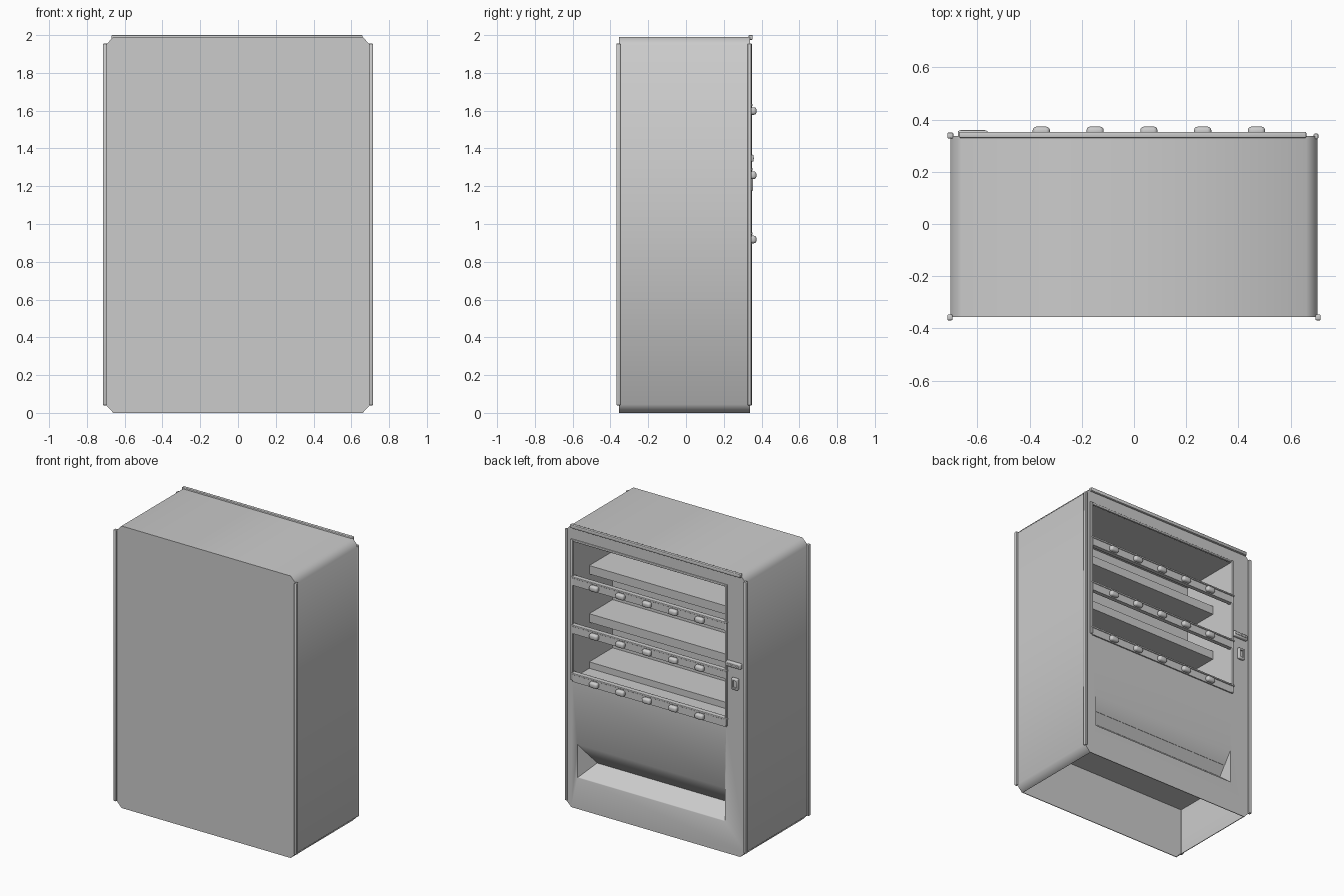
import bpy, bmesh

if "Cube" in bpy.data.objects:
    bpy.data.objects.remove(bpy.data.objects["Cube"])

FRONT = 0.338   # y of the display face
BACK = -0.356


def make_obj(name, bm):
    bmesh.ops.recalc_face_normals(bm, faces=bm.faces[:])
    me = bpy.data.meshes.new(name)
    bm.to_mesh(me)
    bm.free()
    ob = bpy.data.objects.new(name, me)
    bpy.context.collection.objects.link(ob)
    return ob


def smooth(ob, angle=0.9):
    bpy.ops.object.select_all(action='DESELECT')
    bpy.context.view_layer.objects.active = ob
    ob.select_set(True)
    bpy.ops.object.shade_smooth_by_angle(angle=angle)


def box(name, x, y, z, bevel=0.0, segs=2):
    """Box from (min, max) ranges with optional rounded edges."""
    bm = bmesh.new()
    bmesh.ops.create_cube(bm, size=1)
    for v in bm.verts:
        for i, (a, b) in enumerate((x, y, z)):
            v.co[i] = a if v.co[i] < 0 else b
    if bevel:
        bmesh.ops.bevel(bm, geom=bm.edges[:], offset=bevel, segments=segs,
                        profile=0.5, affect='EDGES')
    ob = make_obj(name, bm)
    if bevel:
        smooth(ob)
    return ob


def prism(name, pts, y0, y1):
    """Extrude an x-z outline along y."""
    bm = bmesh.new()
    f = bm.faces.new([bm.verts.new((x, y0, z)) for x, z in pts])
    ext = bmesh.ops.extrude_face_region(bm, geom=[f])
    for v in ext['geom']:
        if isinstance(v, bmesh.types.BMVert):
            v.co.y = y1
    return make_obj(name, bm)


def cut(target, cutter):
    mod = target.modifiers.new("cut", 'BOOLEAN')
    mod.operation, mod.solver, mod.object = 'DIFFERENCE', 'EXACT', cutter
    bpy.context.view_layer.objects.active = target
    bpy.ops.object.modifier_apply(modifier=mod.name)
    bpy.data.objects.remove(cutter)


def mirrored(half):
    return half + [(-x, z) for x, z in reversed(half)]


# Cabinet with chamfered corners
cabinet = prism("cabinet", mirrored([(0.66, 0.0), (0.703, 0.045), (0.703, 1.945), (0.66, 1.99)]),
                BACK, FRONT)

# Display recess
WX = (-0.55, 0.65)
cut(cabinet, box("display_cutter", WX, (-0.11, 0.5), (0.91, 1.885)))

# Pick-up chute: wedge shaped recess
o = [(-0.54, FRONT, 0.22), (0.61, FRONT, 0.22), (0.61, FRONT, 0.455), (-0.54, FRONT, 0.455)]
apex = [(-0.54, 0.235, 0.305), (0.53, 0.235, 0.305)]
bm = bmesh.new()
for p in o + [(x, 0.42, z) for x, y, z in o] + apex:
    bm.verts.new(p)
bmesh.ops.convex_hull(bm, input=bm.verts[:])
cut(cabinet, make_obj("chute_cutter", bm))

# Hollow underside
cut(cabinet, prism("base_cutter", mirrored([(0.655, -0.05), (0.655, 0.0), (0.698, 0.045), (0.698, 0.37)]),
                   BACK + 0.005, FRONT - 0.005))
smooth(cabinet)

# Chute lining: flap, tray and side cheeks
bm = bmesh.new()
v = [bm.verts.new((x, y - 0.002, z)) for x, y, z in o + apex]
for idx in ((3, 2, 5, 4), (0, 1, 5, 4), (0, 3, 4), (1, 2, 5)):
    bm.faces.new([v[i] for i in idx])
make_obj("chute_lining", bm)

# Corner trims and top strip
for sx in (-1, 1):
    side = "left" if sx < 0 else "right"
    xs = sorted((sx * 0.695, sx * 0.715))
    box(f"rear_trim_{side}", xs, (-0.369, -0.347), (0.04, 1.955), 0.004)
box("front_trim_left", (-0.715, -0.692), (0.328, 0.35), (0.04, 1.955), 0.004)
box("front_trim_right", (0.688, 0.706), (0.326, 0.346), (0.04, 1.955), 0.004)
box("top_strip", (-0.67, 0.66), (0.33, 0.353), (1.975, 2.0), 0.004)

# Window frame
box("frame_left", (-0.562, -0.545), (0.33, 0.348), (0.90, 1.895), 0.003)
box("frame_right", (0.643, 0.66), (0.33, 0.348), (0.90, 1.895), 0.003)
box("frame_top", (-0.545, 0.643), (0.33, 0.345), (1.88, 1.895), 0.003)

# Shelves, button rails and buttons for each row
for r, z in enumerate((1.60, 1.26, 0.92)):
    box(f"shelf_{r}", WX, (-0.11, 0.15), (z - 0.025, z + 0.035))
    box(f"button_rail_{r}", (-0.555, 0.645), (0.318, 0.347), (z - 0.028, z + 0.03))
    box(f"rail_lip_{r}", (-0.565, 0.65), (0.318, 0.353), (z + 0.024, z + 0.036), 0.003)
    for c in range(5):
        x = -0.355 + 0.206 * c
        box(f"button_{r}_{c}", (x - 0.033, x + 0.033), (0.335, 0.373),
            (z - 0.022, z + 0.018), 0.014, 3)

# Bill slot and coin return
box("bill_slot", (-0.675, -0.56), (0.33, 0.358), (1.33, 1.367), 0.006)
box("bill_slot_lip", (-0.665, -0.57), (0.33, 0.361), (1.344, 1.353), 0.002)
ret = box("coin_return", (-0.65, -0.60), (0.33, 0.356), (1.175, 1.255), 0.006)
cut(ret, box("return_cutter", (-0.638, -0.612), (0.345, 0.4), (1.19, 1.24)))
